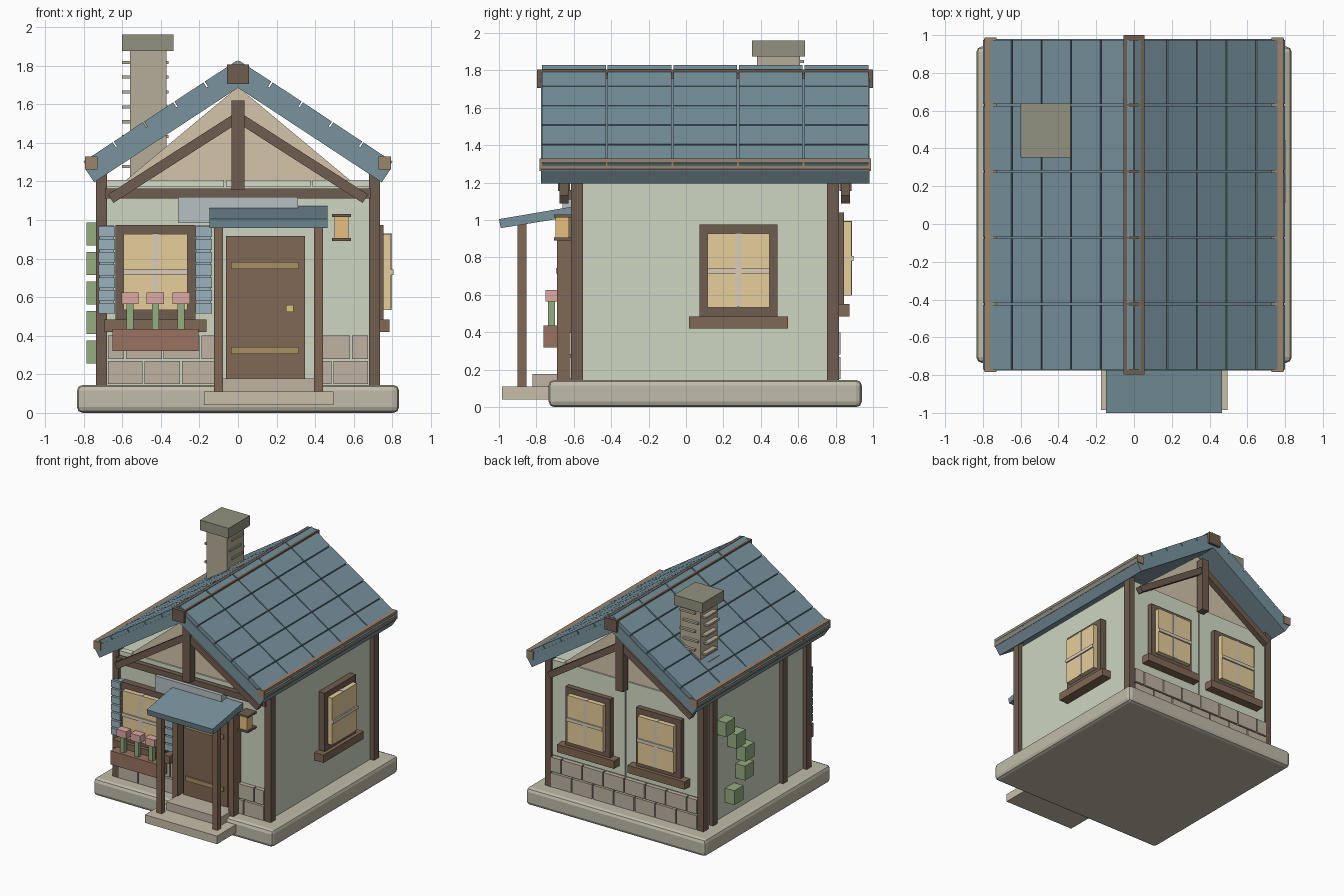
import bpy, bmesh, math
from mathutils import Vector

if "Cube" in bpy.data.objects:
    bpy.data.objects.remove(bpy.data.objects["Cube"])

COL = dict(stone=(.53, .50, .40), stone2=(.52, .45, .37), wall=(.62, .67, .54), trim=(.66, .72, .58),
           wood=(.16, .11, .08), wood2=(.22, .14, .09), roof=(.19, .29, .34), tan=(.66, .56, .41),
           glass=(.80, .62, .33), bar=(.70, .60, .48), step=(.58, .52, .40), chim=(.47, .42, .32),
           cap=(.29, .29, .22), brass=(.38, .28, .13), gold=(.70, .55, .2), shutter=(.33, .45, .50),
           sign=(.47, .53, .54), pot=(.32, .17, .12), pink=(.72, .40, .37), leaf=(.30, .42, .22),
           amber=(.80, .52, .22), eave=(.33, .23, .15))
MATS = {}


def mat(k):
    if k not in MATS:
        MATS[k] = bpy.data.materials.new(k)
        MATS[k].diffuse_color = (*COL[k], 1)
    return MATS[k]


def prism(name, pts, a, b, k, axis='y'):
    """Extrude a profile: (x,z) points along y, or (y,z) points along x."""
    bm = bmesh.new()
    mk = lambda p, t: (p[0], t, p[1]) if axis == 'y' else (t, p[0], p[1])
    f = bm.faces.new([bm.verts.new(mk(p, a)) for p in pts])
    new = bmesh.ops.extrude_face_region(bm, geom=[f])['geom']
    d = Vector((0, b - a, 0) if axis == 'y' else (b - a, 0, 0))
    bmesh.ops.translate(bm, vec=d, verts=[v for v in new if isinstance(v, bmesh.types.BMVert)])
    bmesh.ops.recalc_face_normals(bm, faces=bm.faces)
    me = bpy.data.meshes.new(name)
    bm.to_mesh(me)
    bm.free()
    me.materials.append(mat(k))
    ob = bpy.data.objects.new(name, me)
    bpy.context.collection.objects.link(ob)
    return ob


def box(name, x0, x1, y0, y1, z0, z1, k):
    return prism(name, [(x0, z0), (x1, z0), (x1, z1), (x0, z1)], y0, y1, k)


def beam(name, p, q, w, y0, y1, k):
    """Bar of width w between two (x,z) points."""
    p, q = Vector(p), Vector(q)
    d = (q - p).normalized()
    n = Vector((-d.y, d.x)) * w / 2
    return prism(name, [p - n, q - n, q + n, p + n], y0, y1, k)


FY, BY, SX = -.59, .79, .70     # wall faces: front, back, side


def wbox(side, name, u0, u1, d0, d1, z0, z1, k):
    """Box laid on a wall: u along the wall, d outward from it."""
    if side == 'front':
        return box(name, u0, u1, FY - d1, FY - d0, z0, z1, k)
    if side == 'back':
        return box(name, u0, u1, BY + d0, BY + d1, z0, z1, k)
    return box(name, SX + d0, SX + d1, u0, u1, z0, z1, k)


def window(side, u, dz=0):
    n = side + '_window_'
    wbox(side, n + 'frame', u - .208, u + .208, -.01, .055, .485 + dz, .975 + dz, 'wood')
    for su in (-1, 1):
        for sz in (-1, 1):
            a, b = sorted((u + su * .006, u + su * .166))
            c, d = sorted((.73 + dz + sz * .006, .73 + dz + sz * .197))
            wbox(side, n + 'pane', a, b, .05, .094, c, d, 'glass')
    wbox(side, n + 'mullion', u - .016, u + .016, .05, .097, .535 + dz, .93 + dz, 'bar')
    wbox(side, n + 'crossbar', u - .166, u + .166, .05, .105, .715 + dz, .743 + dz, 'bar')
    wbox(side, n + 'sill', u - .265, u + .265, -.01, .085, .42 + dz, .485 + dz, 'wood2')


# Foundation with rounded vertical corners
base = box('foundation', -.835, .835, -.735, .94, 0, .145, 'stone')
bv = base.modifiers.new('bevel', 'BEVEL')
bv.width, bv.segments = .03, 2

# Walls, open-sided gables, top trim panels
box('walls', -SX, SX, FY, BY, .14, 1.195, 'wall')
for y0, y1 in ((FY, FY + .05), (BY - .05, BY)):
    prism('gable', [(-.6, 1.19), (.6, 1.19), (0, 1.69)], y0, y1, 'tan')
for a, b in ((-.68, -.072), (-.062, .377), (.387, .68)):
    wbox('front', 'wall_top_trim', a, b, -.04, .012, 1.17, 1.208, 'trim')
for s in (-1, 1):
    wbox('back', 'back_panel', *sorted((s * .006, s * .68)), -.04, .012, .41, 1.208, 'trim')

# Corner posts and extra timbers on the left wall
for s in (-1, 1):
    for y in (-.583, .786):
        box('corner_post', s * .707 - .028, s * .707 + .028, y - .032, y + .032, .14, 1.25, 'wood')
for y in (-.27, .66):
    box('left_wall_timber', -.735, -.69, y - .03, y + .03, .14, 1.22, 'wood')

# Stone wainscot on front and back
def stones(side, runs):
    for z0, z1, xs in runs:
        for a, b in zip(xs, xs[1:]):
            wbox(side, side + '_stone', a + .005, b - .005, -.02, .035, z0, z1, 'stone2')

stones('front', [(.15, .268, (-.68, -.49, -.295, -.1)), (.15, .268, (.43, .49, .68)),
                 (.28, .40, (-.68, -.585, -.39, -.195, -.1)), (.28, .40, (.43, .585, .68))])
stones('back', [(.15, .268, [-.68 + i * 1.36 / 7 for i in range(8)]),
                (.28, .40, [-.68] + [-.583 + i * 1.36 / 7 for i in range(7)] + [.68])])

# Gable trusses
for n, y0, y1 in (('front', -.685, -.62), ('back', .82, .885)):
    box(n + '_king_post', -.034, .034, y0, y1, 1.155, 1.62, 'wood')
    for s in (-1, 1):
        beam(n + '_brace', (s * .66, 1.11), (s * .02, 1.52), .052, y0 + .008, y1 - .008, 'wood')
box('front_tie_beam', -.69, .69, -.63, -.58, 1.11, 1.162, 'wood')

# Roof slab halves and tiles
ang = math.atan(.66)
c, sn = math.cos(ang), math.sin(ang)
Y0, Y1 = -.775, .98
for s in (-1, 1):
    prism('roof_slab', [(0, 1.685), (s * .745, 1.195), (s * .795, 1.27), (0, 1.793)], Y0, Y1, 'roof')
    for i in range(5):
        a, b = .006 + i * .188, .006 + i * .188 + .18
        pts = [(s * (t * c + h * sn), 1.793 - t * sn + h * c)
               for t, h in ((a, -.003), (b, -.003), (b, .032), (a, .032))]
        if i == 0:
            pts[0], pts[3] = (s * .002, 1.79), (s * .002, 1.828)
        for j in range(5):
            w = (Y1 - Y0) / 5
            prism('roof_tile', pts, Y0 + j * w + .005, Y0 + (j + 1) * w - .005, 'roof')
    box('eave_beam', s * .76 - .032, s * .76 + .032, Y0 - .008, Y1 + .008, 1.262, 1.33, 'eave')
box('ridge_beam', -.056, .056, -.797, 1.0, 1.705, 1.805, 'wood')

# Chimney with thin brick courses
box('chimney_shaft', -.56, -.37, .38, .61, 1.2, 1.89, 'chim')
box('chimney_cap', -.60, -.335, .353, .637, 1.875, 1.96, 'cap')
for i in range(8):
    z, o = 1.27 + i * .077, .03 * (i % 2)
    box('chimney_left_brick', -.60, -.555, .41 + o, .56 + o, z, z + .016, 'chim')
    box('chimney_right_brick', -.375, -.36, .41 + o, .56 + o, z, z + .016, 'chim')
    box('chimney_back_brick', -.55 + o, -.41 + o, .6, .632, z + .03, z + .046, 'chim')

# Porch: steps, posts, canopy
box('lower_step', -.175, .495, -.985, -.72, .042, .11, 'step')
box('upper_step', -.09, .41, -.82, -.58, .108, .178, 'stone2')
for x in (-.102, .418):
    box('porch_post', x - .023, x + .023, -.9, -.853, .108, .985, 'wood2')
    box('door_jamb', x - .023, x + .023, -.69, -.58, .14, 1.03, 'wood2')
prism('porch_canopy', [(-.99, .957), (-.60, 1.02), (-.60, 1.073), (-1.0, 1.005)], -.148, .465, 'roof', 'x')
box('lintel_board', -.31, .31, -.66, -.58, .985, 1.118, 'sign')

# Door
box('door', -.062, .347, -.635, -.58, .17, .918, 'wood2')
for z in (.305, .745):
    box('door_strap', -.035, .315, -.648, -.63, z, z + .036, 'brass')
box('door_knob', .25, .287, -.665, -.63, .522, .56, 'gold')

# Windows
window('front', -.428)
window('right', .28)
for u in (-.335, .32):
    window('back', u, .065)

# Shutters
for x in (-.68, -.178):
    box('shutter', x - .037, x + .037, -.635, -.58, .515, .97, 'shutter')
    for i in range(7):
        z = .515 + i * .066
        box('shutter_slat', x - .043, x + .043, -.655, -.62, z, z + .055, 'shutter')

# Flower box
box('flower_box', -.65, -.205, -.762, -.65, .32, .435, 'pot')
for x in (-.56, -.428, -.295):
    box('flower_stem', x - .018, x + .018, -.737, -.70, .43, .57, 'leaf')
    box('flower', x - .045, x + .045, -.75, -.687, .565, .625, 'pink')

# Lantern
box('lantern_glass', .5, .573, -.697, -.625, .905, 1.018, 'amber')
for z in (.89, 1.015):
    box('lantern_cap', .488, .585, -.705, -.585, z, z + .016, 'wood')

# Ivy clumps on the left wall
for i, y in enumerate((.42, .28, .27, .39, .53)):
    z = .255 + i * .153
    box('ivy_clump', -.785, -.69, y - .06, y + .06, z, z + .12, 'leaf')

for m in bpy.data.materials:
    if m.users and not m.is_grease_pencil:
        m.use_nodes = True
        m.node_tree.nodes["Principled BSDF"].inputs["Base Color"].default_value = m.diffuse_color
